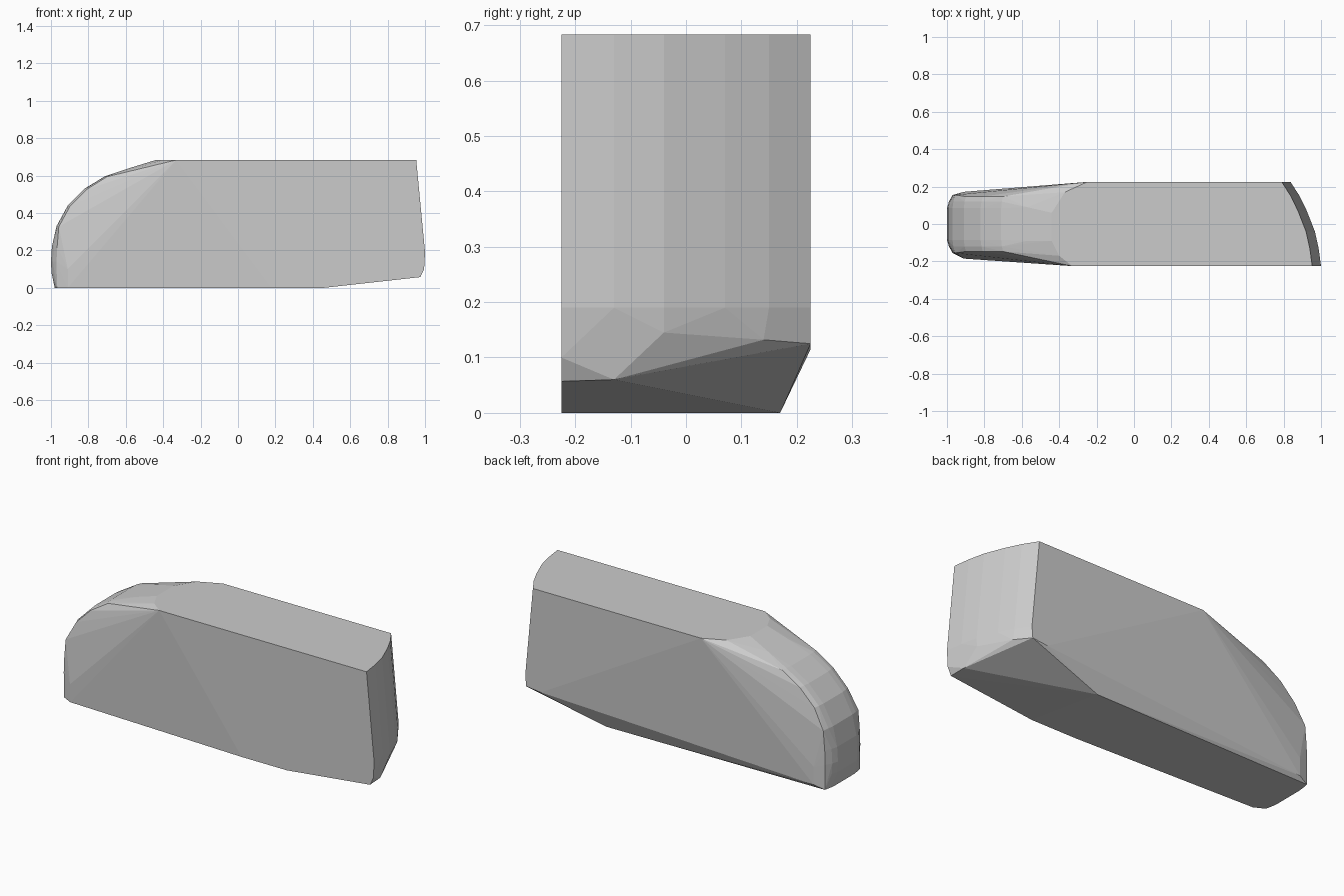
import bpy, bmesh

W, H = 0.225, 0.683      # half width, height
pts = []

# Rounded nose: side profile (x, z, setback of the corner edges), swept across y
nose = [(-0.98, 0.0, 0.012), (-0.997, 0.08, 0.03), (-1.0, 0.14, 0.03), (-0.995, 0.22, 0.028),
        (-0.97, 0.33, 0.012), (-0.91, 0.44, 0.012), (-0.82, 0.53, 0.012), (-0.71, 0.597, 0.01)]
for x, z, s in nose:
    edge = 0.155 if z < 0.35 else 0.147
    for side in (-1, 1):
        pts += [(x, side * 0.085, z), (x + s * 0.35, side * 0.12, z), (x + s, side * edge, z - s * 0.3 * (z > 0.3))]
pts += [(-0.57, y, 0.643) for y in (-0.09, 0.09)]

# Cheeks behind the nose
for z in (0.0, 0.1):
    pts += [(-0.91, -0.185, z), (-0.91, 0.172, z + 0.02)]

# Flat top outline at the nose end
pts += [(x, y, H) for x, y in [(-0.25, W), (-0.37, 0.17), (-0.415, 0.1), (-0.44, 0.06),
                               (-0.44, -0.09), (-0.40, -0.17), (-0.33, -W)]]

# Curved, slightly leaning rear end
for x, y in [(1.0, -W), (0.987, -0.13), (0.967, -0.04), (0.924, 0.07), (0.885, 0.15), (0.837, W)]:
    pts += [(x, y, 0.19), (x - 0.047, y, H)]

# Chamfered lower rear and flat base
pts += [(0.995, -W, 0.1), (0.975, -W, 0.057), (0.972, -0.13, 0.06), (0.965, -0.04, 0.145),
        (0.887, 0.14, 0.132), (0.832, W, 0.125), (0.74, W, 0.115),
        (0.46, -W, 0.0), (0.18, -W, 0.0), (0.375, 0.17, 0.0)]

# Wrap everything in one convex shell
bm = bmesh.new()
for p in pts:
    bm.verts.new((p[0], p[1], max(0.0, p[2])))
bmesh.ops.remove_doubles(bm, verts=bm.verts, dist=0.0005)
bmesh.ops.convex_hull(bm, input=bm.verts)
bmesh.ops.delete(bm, geom=[v for v in bm.verts if not v.link_faces], context='VERTS')
bmesh.ops.dissolve_limit(bm, angle_limit=0.01, verts=bm.verts, edges=bm.edges)
bmesh.ops.recalc_face_normals(bm, faces=bm.faces)

mesh = bpy.data.meshes.new("rounded_block")
bm.to_mesh(mesh)
bm.free()
obj = bpy.data.objects.new("rounded_block", mesh)
bpy.context.collection.objects.link(obj)
